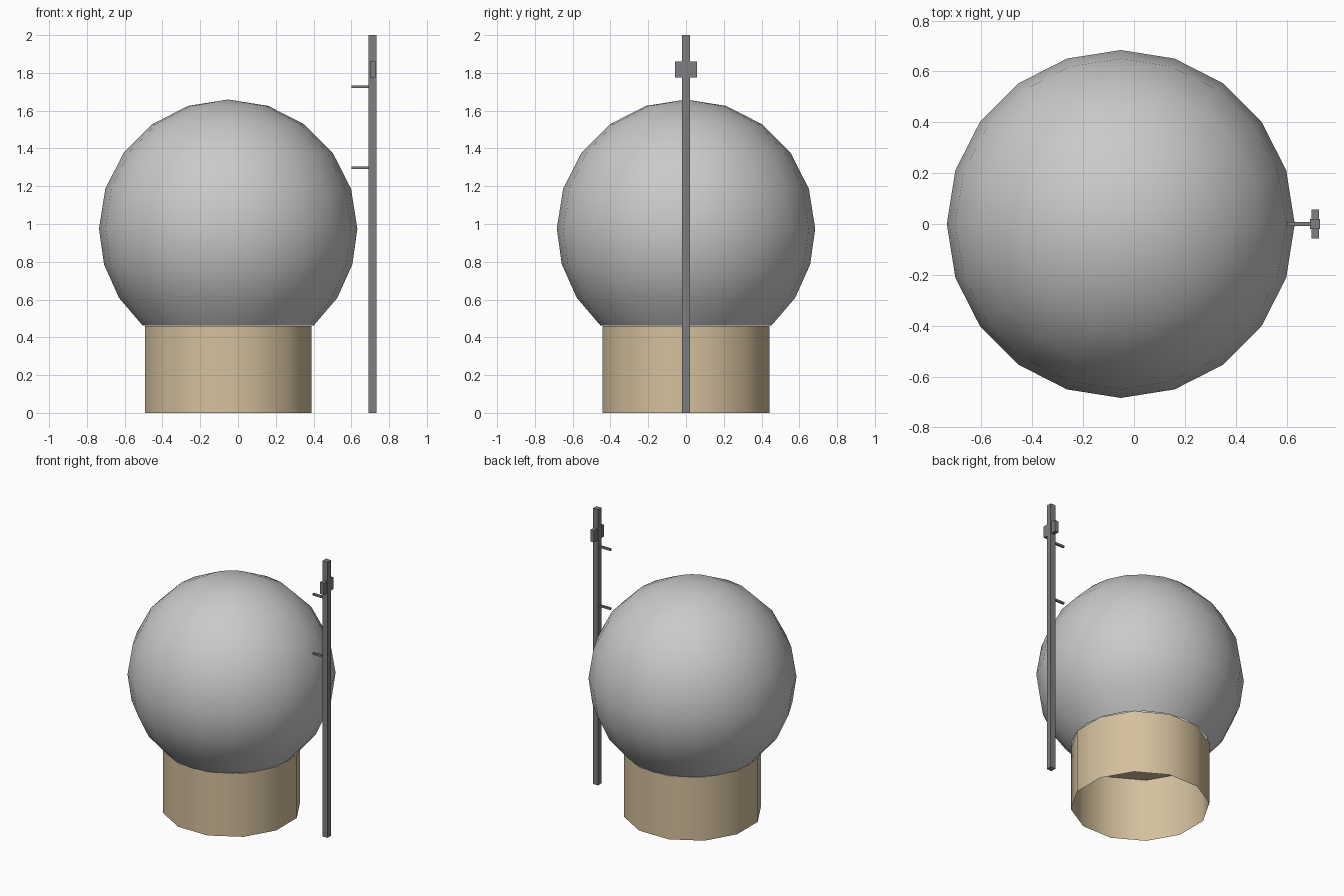
import bpy, bmesh, math
from mathutils import Matrix, Vector

cube = bpy.data.objects.get("Cube")
if cube:
    bpy.data.objects.remove(cube, do_unlink=True)


def material(name, color):
    mat = bpy.data.materials.new(name)
    mat.use_nodes = True
    mat.diffuse_color = (*color, 1)
    mat.node_tree.nodes["Principled BSDF"].inputs["Base Color"].default_value = (*color, 1)
    return mat


dome_grey = material("dome grey", (0.59, 0.59, 0.59))
tan = material("tan wall", (0.66, 0.53, 0.34))
steel = material("dark steel", (0.21, 0.21, 0.22))


def add_object(name, bm, mat, smooth=False):
    mesh = bpy.data.meshes.new(name)
    bm.to_mesh(mesh)
    bm.free()
    mesh.materials.append(mat)
    obj = bpy.data.objects.new(name, mesh)
    bpy.context.collection.objects.link(obj)
    if smooth:
        bpy.ops.object.select_all(action='DESELECT')
        obj.select_set(True)
        bpy.context.view_layer.objects.active = obj
        bpy.ops.object.shade_smooth_by_angle(angle=math.radians(40))
    return obj


def box(name, low, high, mat):
    low, high = Vector(low), Vector(high)
    bm = bmesh.new()
    bmesh.ops.create_cube(bm, size=1, matrix=Matrix.Translation((low + high) / 2)
                          @ Matrix.Diagonal((*(high - low), 1)))
    return add_object(name, bm, mat)


CENTRE_X = -0.052
BASE_HEIGHT = 0.46

# Dome: a spun arc, open where it meets the base
radius, middle = 0.684, 0.975
angles = [90, 72, 54, 36, 18, 0, -16, -32.3, -48.6]
bm = bmesh.new()
points = [bm.verts.new((CENTRE_X + radius * math.cos(math.radians(a)), 0,
                        middle + radius * math.sin(math.radians(a)))) for a in angles]
arc = [bm.edges.new(pair) for pair in zip(points, points[1:])]
bmesh.ops.spin(bm, geom=points + arc, cent=(CENTRE_X, 0, 0), axis=(0, 0, 1),
               angle=math.tau, steps=20)
bmesh.ops.remove_doubles(bm, verts=bm.verts, dist=0.001)
bmesh.ops.recalc_face_normals(bm, faces=bm.faces)
if max(bm.faces, key=lambda f: f.calc_center_median().z).normal.z < 0:
    bmesh.ops.reverse_faces(bm, faces=bm.faces)
add_object("dome", bm, dome_grey, smooth=True)

# Base: a twelve-sided drum, open underneath
bm = bmesh.new()
bmesh.ops.create_cone(bm, cap_ends=True, segments=12, radius1=0.457, radius2=0.457,
                      depth=BASE_HEIGHT,
                      matrix=Matrix.Translation((CENTRE_X, 0, BASE_HEIGHT / 2))
                      @ Matrix.Rotation(math.radians(15), 4, 'Z'))
bmesh.ops.delete(bm, geom=[f for f in bm.faces if f.normal.z < -0.5], context='FACES_ONLY')
add_object("base_drum", bm, tan, smooth=True)

# Mast with its cross block and two short pegs towards the dome
box("mast", (0.692, -0.02, 0), (0.732, 0.02, 2), steel)
box("mast_cross_block", (0.698, -0.057, 1.775), (0.727, 0.057, 1.86), steel)
for name, z in (("lower_peg", 1.297), ("upper_peg", 1.726)):
    box(name, (0.602, -0.007, z - 0.007), (0.70, 0.007, z + 0.007), steel)
